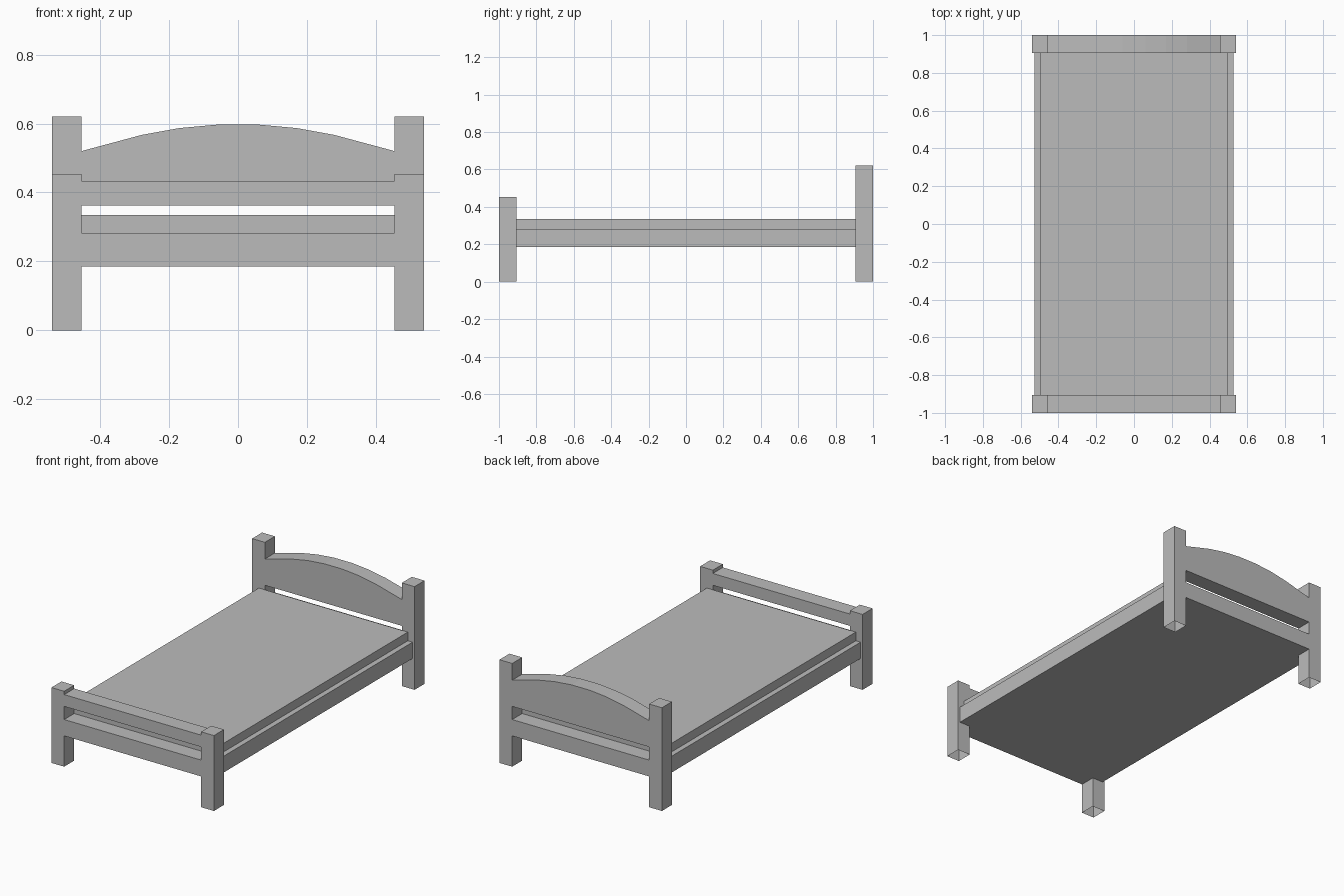
import bpy
import bmesh

cube = bpy.data.objects.get("Cube")
if cube:
    bpy.data.objects.remove(cube, do_unlink=True)

grey = bpy.data.materials.new("plain grey")
grey.use_nodes = True
colour = (0.5, 0.5, 0.5, 1)
grey.diffuse_color = colour
grey.node_tree.nodes["Principled BSDF"].inputs["Base Color"].default_value = colour


def prism(name, outline, y0, y1, open_bottom=False):
    """Extrude an x-z outline along y."""
    bm = bmesh.new()
    face = bm.faces.new([bm.verts.new((x, y0, z)) for x, z in outline])
    new = bmesh.ops.extrude_face_region(bm, geom=[face])["geom"]
    verts = [g for g in new if isinstance(g, bmesh.types.BMVert)]
    bmesh.ops.translate(bm, verts=verts, vec=(0, y1 - y0, 0))
    bmesh.ops.recalc_face_normals(bm, faces=bm.faces)
    if open_bottom:
        under = [f for f in bm.faces if f.normal.z < -0.9]
        bmesh.ops.delete(bm, geom=under, context="FACES_ONLY")
    mesh = bpy.data.meshes.new(name)
    bm.to_mesh(mesh)
    bm.free()
    mesh.materials.append(grey)
    obj = bpy.data.objects.new(name, mesh)
    bpy.context.collection.objects.link(obj)


def box(name, x0, x1, y0, y1, z0, z1, **kw):
    prism(name, [(x0, z0), (x1, z0), (x1, z1), (x0, z1)], y0, y1, **kw)


INNER, OUTER = 0.455, 0.54      # post sides
END, TIP = 0.905, 1.0           # post depth
BASE, DECK, GAP = 0.185, 0.283, 0.362

# Posts, hollow underneath, and the low rail at each end
for end, y0, y1, top in (("foot", -TIP, -END, 0.453), ("head", END, TIP, 0.62)):
    box(end + "_left_post", INNER, OUTER, y0, y1, 0, top, open_bottom=True)
    box(end + "_right_post", -OUTER, -INNER, y0, y1, 0, top, open_bottom=True)
    box(end + "_lower_rail", -INNER, INNER, y0, y1, BASE, DECK)

# Footboard bar and arched headboard
box("foot_upper_rail", -INNER, INNER, -TIP, -END, GAP, 0.433)
half_arch = [(INNER, 0.52), (0.28, 0.567), (0.17, 0.587), (0.06, 0.597)]
arch = half_arch + [(-x, z) for x, z in reversed(half_arch)]
prism("headboard", [(-INNER, GAP), (INNER, GAP)] + arch, END, TIP)

# Bed base and mattress
box("bed_base", -0.527, 0.527, -END, END, BASE, DECK)
box("mattress", -0.495, 0.495, -END, END, DECK, 0.335)
